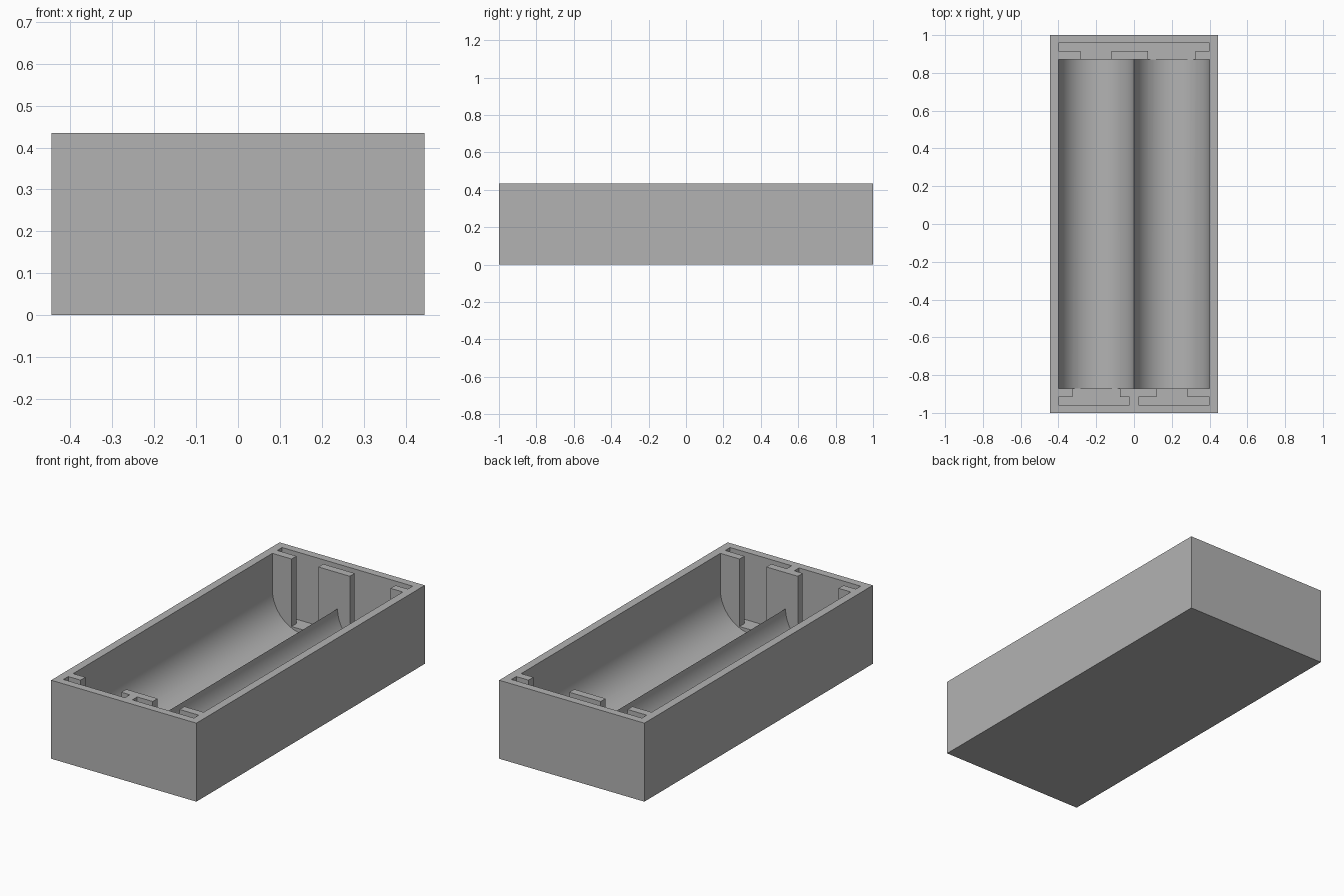
import bpy
import bmesh
import math

if "Cube" in bpy.data.objects:
    bpy.data.objects.remove(bpy.data.objects["Cube"], do_unlink=True)

# Main dimensions
WIDTH, LENGTH, HEIGHT = 0.89, 2.0, 0.435
RADIUS, AXIS_Z = 0.2, 0.235
BAY_END = 0.872                        # where the end panels start
SLOT_NEAR, SLOT_FAR = 0.915, 0.957     # contact plate slots
SLOT_FLOOR = 0.061
ABOVE = HEIGHT + 0.1                   # cutters reach past the rim

gray = bpy.data.materials.new("gray plastic")
gray.use_nodes = True
color = (0.45, 0.45, 0.45, 1)
gray.diffuse_color = color
gray.node_tree.nodes["Principled BSDF"].inputs["Base Color"].default_value = color


def prism(name, outline, offset):
    """Extrude a closed 3D outline along an offset vector."""
    bm = bmesh.new()
    face = bm.faces.new([bm.verts.new(p) for p in outline])
    grown = bmesh.ops.extrude_face_region(bm, geom=[face])["geom"]
    verts = [v for v in grown if isinstance(v, bmesh.types.BMVert)]
    bmesh.ops.translate(bm, verts=verts, vec=offset)
    bmesh.ops.recalc_face_normals(bm, faces=bm.faces)
    mesh = bpy.data.meshes.new(name)
    bm.to_mesh(mesh)
    bm.free()
    mesh.materials.append(gray)
    obj = bpy.data.objects.new(name, mesh)
    bpy.context.collection.objects.link(obj)
    return obj


def cut(target, cutter):
    """Subtract a cutter, then discard it."""
    cutter.hide_render = True
    mod = target.modifiers.new(cutter.name, "BOOLEAN")
    mod.operation = "DIFFERENCE"
    mod.solver = "EXACT"
    mod.object = cutter
    bpy.ops.object.select_all(action="DESELECT")
    bpy.context.view_layer.objects.active = target
    target.select_set(True)
    bpy.ops.object.modifier_apply(modifier=mod.name)
    bpy.data.objects.remove(cutter, do_unlink=True)


# Outer block
x, y = WIDTH / 2, LENGTH / 2
tray = prism("battery_tray", [(-x, -y, 0), (x, -y, 0), (x, y, 0), (-x, y, 0)],
             (0, 0, HEIGHT))

# Twin round-bottomed bays that meet in a low ridge
steps = 32
outline = [(2 * RADIUS, -BAY_END, ABOVE), (-2 * RADIUS, -BAY_END, ABOVE)]
for centre in (-RADIUS, RADIUS):
    first = 0 if centre < 0 else 1     # the ridge point is shared
    for i in range(first, steps + 1):
        a = math.pi * (1 + i / steps)
        outline.append((centre + RADIUS * math.cos(a), -BAY_END,
                        AXIS_Z + RADIUS * math.sin(a)))
cut(tray, prism("bay_cutter", outline, (0, 2 * BAY_END, 0)))


def contact_slot(name, side, left, right, openings):
    """Cut a plate slot with openings toward the bays; side is +1 back, -1 front."""
    plan = [(right, SLOT_NEAR), (right, SLOT_FAR), (left, SLOT_FAR), (left, SLOT_NEAR)]
    for centre, half in openings:
        a, b = centre - half, centre + half
        plan += [(a, SLOT_NEAR), (a, BAY_END), (b, BAY_END), (b, SLOT_NEAR)]
    cut(tray, prism(name, [(px, side * py, SLOT_FLOOR) for px, py in plan],
                    (0, 0, ABOVE - SLOT_FLOOR)))


# Narrow openings for the button ends, wide ones for the springs
NARROW, WIDE = 0.082, 0.125
EDGE = 2 * RADIUS
contact_slot("back_slot", 1, -EDGE, EDGE, [(-RADIUS, NARROW), (RADIUS, WIDE)])
contact_slot("front_right_slot", -1, -EDGE, -0.023, [(-RADIUS, WIDE)])
contact_slot("front_left_slot", -1, 0.023, EDGE, [(RADIUS, NARROW)])

# Smooth bay floors with crisp edges
bpy.ops.object.select_all(action="DESELECT")
bpy.context.view_layer.objects.active = tray
tray.select_set(True)
bpy.ops.object.shade_smooth_by_angle(angle=math.radians(30))
